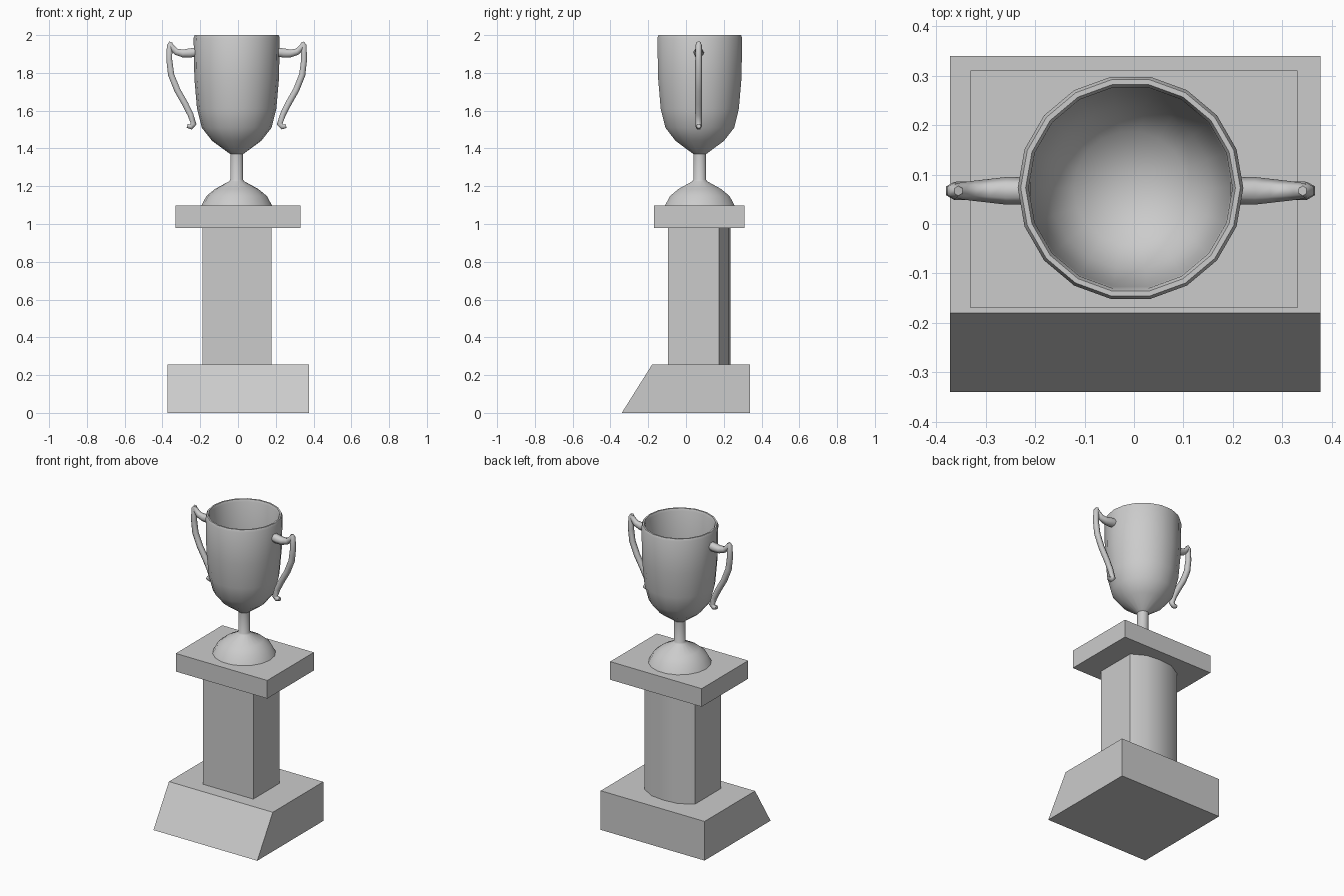
import bpy, bmesh, math

if "Cube" in bpy.data.objects:
    bpy.data.objects.remove(bpy.data.objects["Cube"])

CX, CY = -0.007, 0.073   # axis of the cup


def finish(name, bm, smooth=None):
    bmesh.ops.recalc_face_normals(bm, faces=bm.faces)
    me = bpy.data.meshes.new(name)
    bm.to_mesh(me)
    bm.free()
    ob = bpy.data.objects.new(name, me)
    bpy.context.collection.objects.link(ob)
    if smooth:
        smooth_object(ob, smooth)
    return ob


def smooth_object(ob, angle):
    bpy.ops.object.select_all(action='DESELECT')
    ob.select_set(True)
    bpy.context.view_layer.objects.active = ob
    bpy.ops.object.shade_smooth_by_angle(angle=math.radians(angle))


def prism(name, outline, axis_vec, smooth=None):
    """Extrude a closed 3D outline along a vector."""
    bm = bmesh.new()
    face = bm.faces.new([bm.verts.new(p) for p in outline])
    res = bmesh.ops.extrude_face_region(bm, geom=[face], use_keep_orig=True)
    verts = [v for v in res['geom'] if isinstance(v, bmesh.types.BMVert)]
    bmesh.ops.translate(bm, verts=verts, vec=axis_vec)
    return finish(name, bm, smooth)


def lathe(name, profile, sides, smooth):
    """Spin an (r, z) profile around the cup axis."""
    bm = bmesh.new()
    vs = [bm.verts.new((CX + r, CY, z)) for r, z in profile]
    edges = [bm.edges.new(p) for p in zip(vs, vs[1:])]
    bmesh.ops.spin(bm, geom=vs + edges, cent=(CX, CY, 0), axis=(0, 0, 1),
                   angle=2 * math.pi, steps=sides, use_merge=True)
    bmesh.ops.remove_doubles(bm, verts=bm.verts, dist=1e-4)
    return finish(name, bm, smooth)


# plinth with a sloping front
side = [(-0.34, 0), (0.34, 0), (0.34, 0.255), (-0.18, 0.255)]
prism("plinth", [(-0.372, y, z) for y, z in side], (0.749, 0, 0))

# column with a rounded back
plan = [(-0.187, -0.095), (0.177, -0.095), (0.177, 0.175), (0.09, 0.225),
        (-0.005, 0.235), (-0.10, 0.225), (-0.187, 0.175)]
prism("column", [(x, y, 0.255) for x, y in plan], (0, 0, 0.725), 35)

# slab on the column
slab = [(-0.33, -0.17), (0.33, -0.17), (0.33, 0.31), (-0.33, 0.31)]
prism("top_slab", [(x, y, 0.98) for x, y in slab], (0, 0, 0.118))

# cup: foot, stem, bowl outside, rim, bowl inside
profile = [(0, 1.098), (0.187, 1.098), (0.16, 1.148), (0.115, 1.185),
           (0.04, 1.226), (0.034, 1.235), (0.034, 1.37), (0.13, 1.44),
           (0.185, 1.51), (0.21, 1.61), (0.224, 1.77), (0.228, 1.985),
           (0.222, 2.0), (0.212, 2.0), (0.206, 1.985), (0.203, 1.77),
           (0.189, 1.62), (0.165, 1.53), (0.115, 1.465), (0, 1.42)]
lathe("cup", profile, 18, 50)

# handles: (offset from axis, z, radius) for the upper arm and the grip
arm = [(0.205, 1.912, 0.027), (0.25, 1.905, 0.028), (0.285, 1.903, 0.024),
       (0.32, 1.912, 0.02), (0.342, 1.935, 0.017), (0.354, 1.953, 0.014)]
grip = [(0.348, 1.963, 0.01), (0.355, 1.945, 0.017), (0.357, 1.87, 0.018),
        (0.347, 1.79, 0.019), (0.315, 1.71, 0.019), (0.275, 1.64, 0.019),
        (0.245, 1.58, 0.018), (0.228, 1.53, 0.018), (0.242, 1.514, 0.016),
        (0.262, 1.519, 0.012)]
for label, s in (("left", -1), ("right", 1)):
    cu = bpy.data.curves.new(label + "_handle", 'CURVE')
    cu.dimensions = '3D'
    cu.bevel_depth = 1.0
    cu.bevel_resolution = 1
    cu.use_fill_caps = True
    for path in (arm, grip):
        sp = cu.splines.new('POLY')
        sp.points.add(len(path) - 1)
        for pt, (d, z, r) in zip(sp.points, path):
            pt.co = (CX + s * d, 0.067, z, 1)
            pt.radius = r
    ob = bpy.data.objects.new(label + "_handle", cu)
    bpy.context.collection.objects.link(ob)
    bpy.ops.object.select_all(action='DESELECT')
    ob.select_set(True)
    bpy.context.view_layer.objects.active = ob
    bpy.ops.object.convert(target='MESH')
    smooth_object(bpy.context.view_layer.objects.active, 65)
